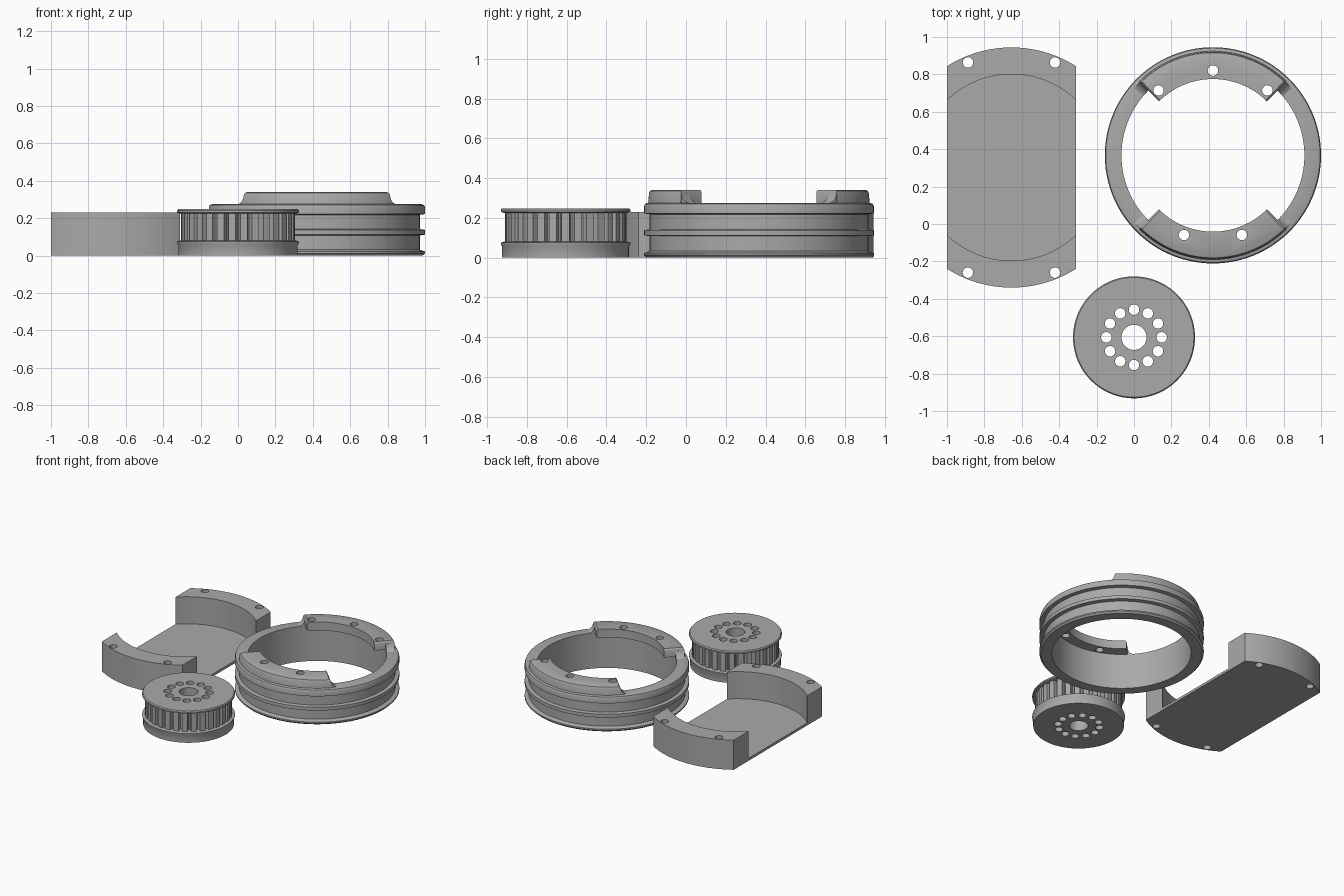
import bpy, bmesh, math
from math import cos, sin, radians, pi

if "Cube" in bpy.data.objects:
    bpy.data.objects.remove(bpy.data.objects["Cube"])

grey = bpy.data.materials.new("mid grey")
grey.diffuse_color = (0.40, 0.40, 0.40, 1)
grey.use_nodes = True
grey.node_tree.nodes["Principled BSDF"].inputs["Base Color"].default_value = grey.diffuse_color


def finish(bm, name, loc):
    bmesh.ops.recalc_face_normals(bm, faces=bm.faces)
    me = bpy.data.meshes.new(name)
    bm.to_mesh(me)
    bm.free()
    ob = bpy.data.objects.new(name, me)
    ob.location = loc
    bpy.context.collection.objects.link(ob)
    me.materials.append(grey)
    return ob


def loft(name, loc, layers):
    """Stack of equal-length outlines: [(z, [(x, y), ...]), ...], capped."""
    bm = bmesh.new()
    rings = [[bm.verts.new((x, y, z)) for x, y in pts] for z, pts in layers]
    n = len(rings[0])
    for a, b in zip(rings, rings[1:]):
        for i in range(n):
            j = (i + 1) % n
            bm.faces.new((a[i], a[j], b[j], b[i]))
    bm.faces.new(rings[0][::-1])
    bm.faces.new(rings[-1])
    return finish(bm, name, loc)


def lathe(name, loc, profile, n=128):
    """Closed (r, z) profile revolved around z."""
    bm = bmesh.new()
    rings = [[bm.verts.new((r * cos(2 * pi * k / n), r * sin(2 * pi * k / n), z))
              for r, z in profile] for k in range(n)]
    m = len(profile)
    for k in range(n):
        a, b = rings[k], rings[(k + 1) % n]
        for i in range(m):
            j = (i + 1) % m
            bm.faces.new((a[i], b[i], b[j], a[j]))
    return finish(bm, name, loc)


def arc(r, a0, a1, n):
    return [(r * cos(radians(a0 + (a1 - a0) * i / n)),
             r * sin(radians(a0 + (a1 - a0) * i / n))) for i in range(n + 1)]


def cut(ob, discs):
    """Bore vertical cylinders (x, y, r, z0, z1, segments) out of a part."""
    bm = bmesh.new()
    for x, y, r, z0, z1, n in discs:
        lo, hi = ([bm.verts.new((x + r * cos(2 * pi * i / n), y + r * sin(2 * pi * i / n), z))
                   for i in range(n)] for z in (z0, z1))
        for i in range(n):
            j = (i + 1) % n
            bm.faces.new((lo[i], lo[j], hi[j], hi[i]))
        bm.faces.new(lo[::-1])
        bm.faces.new(hi)
    cutter = finish(bm, "cutter", ob.location)
    cutter.hide_render = True
    mod = ob.modifiers.new("holes", 'BOOLEAN')
    mod.operation, mod.solver, mod.object = 'DIFFERENCE', 'EXACT', cutter
    bpy.context.view_layer.update()
    ev = ob.evaluated_get(bpy.context.evaluated_depsgraph_get())
    me = bpy.data.meshes.new_from_object(ev)
    ob.modifiers.clear()
    ob.data = me
    bpy.data.objects.remove(cutter)


def smooth(ob):
    bpy.ops.object.select_all(action='DESELECT')
    ob.select_set(True)
    bpy.context.view_layer.objects.active = ob
    bpy.ops.object.shade_smooth_by_angle(angle=radians(30))


# Cradle: round-ended block with a wide round pocket and four corner holes
R, half, floor, top = 0.642, 0.345, 0.02, 0.23
a = math.degrees(math.acos(half / R))
outline = arc(R, a, 180 - a, 40) + arc(R, 180 + a, 360 - a, 40)
cradle = loft("cradle", (-0.655, 0.302, 0), [(0, outline), (top, outline)])
cut(cradle, [(0, 0, 0.4985, floor, 0.4, 128)])
cut(cradle, [(sx * 0.233, sy * 0.562, 0.028, -0.1, 0.4, 24) for sx in (-1, 1) for sy in (-1, 1)])

# Collar: ring with three flanges and two grooves
C = (0.422, 0.367, 0)
ri, ro, rg, zt = 0.489, 0.578, 0.55, 0.275
collar = lathe("collar", C, [
    (ri, 0), (ro - 0.012, 0), (ro, 0.012), (ro, 0.022), (rg, 0.032), (rg, 0.108),
    (ro, 0.112), (ro, 0.138), (rg, 0.142), (rg, 0.218), (ro, 0.222),
    (ro, 0.258), (ro - 0.005, 0.27), (ro - 0.017, zt), (ri, zt)])

# Clamp tabs standing on the collar and overhanging its bore
tabs = []
for name, mid, holes in (("back_tab", 90, (50, 90, 130)), ("front_tab", 270, (250, 290))):
    layers = []
    for z, h, rout in ((zt, 45, 0.557), (0.325, 45, 0.553), (0.335, 44.5, 0.548), (0.34, 43.8, 0.538)):
        layers.append((z, arc(rout, mid - h, mid + h, 40) + arc(0.408, mid + h, mid - h, 40)))
    tab = loft(name, C, layers)
    cut(tab, [(0.453 * cos(radians(h)), 0.453 * sin(radians(h)), 0.028, 0.1, 0.5, 24) for h in holes])
    tabs.append(tab)
    # Curved fillets running from the tab ends down to the collar
    for s in (-1, 1):
        layers = []
        for z, h in ((zt, 49.5), (0.283, 47.5), (0.297, 46), (0.32, 45.1)):
            a0, a1 = mid + s * 44, mid + s * h
            layers.append((z, arc(0.552, a0, a1, 4) + arc(ri + 0.001, a1, a0, 4)))
        tabs.append(loft(name + "_fillet", C, layers))

# Toothed pulley: belt teeth between two flanges
P = (0, -0.606, 0)
rp, rt, rb = 0.326, 0.306, 0.27
teeth = 30
gear = []
for k in range(teeth):
    for f, r in ((-0.30, rt), (0, rt), (0.30, rt), (0.36, rb + 0.012), (0.43, rb), (0.57, rb), (0.64, rb + 0.012)):
        t = 2 * pi * (k + f) / teeth
        gear.append((r * cos(t), r * sin(t)))


def ring_layers(*rz):
    return [(z, arc(r, 0, 357.1875, 127)) for r, z in rz]


pulley = [
    loft("pulley_base", P, ring_layers((0.319, 0), (0.319, 0.055), (rp, 0.068), (rp, 0.075), (0.31, 0.08))),
    loft("pulley_teeth", P, [(0.078, gear), (0.226, gear)]),
    loft("pulley_cap", P, ring_layers((0.31, 0.225), (rp, 0.23), (rp, 0.24), (0.32, 0.248))),
]
bores = [(0, 0, 0.067, -0.1, 0.5, 48)]
bores += [(0.148 * cos(k * pi / 6), 0.148 * sin(k * pi / 6), 0.028, -0.1, 0.5, 24) for k in range(12)]
for part in pulley:
    cut(part, bores)

for ob in [cradle, collar] + tabs + pulley:
    smooth(ob)
